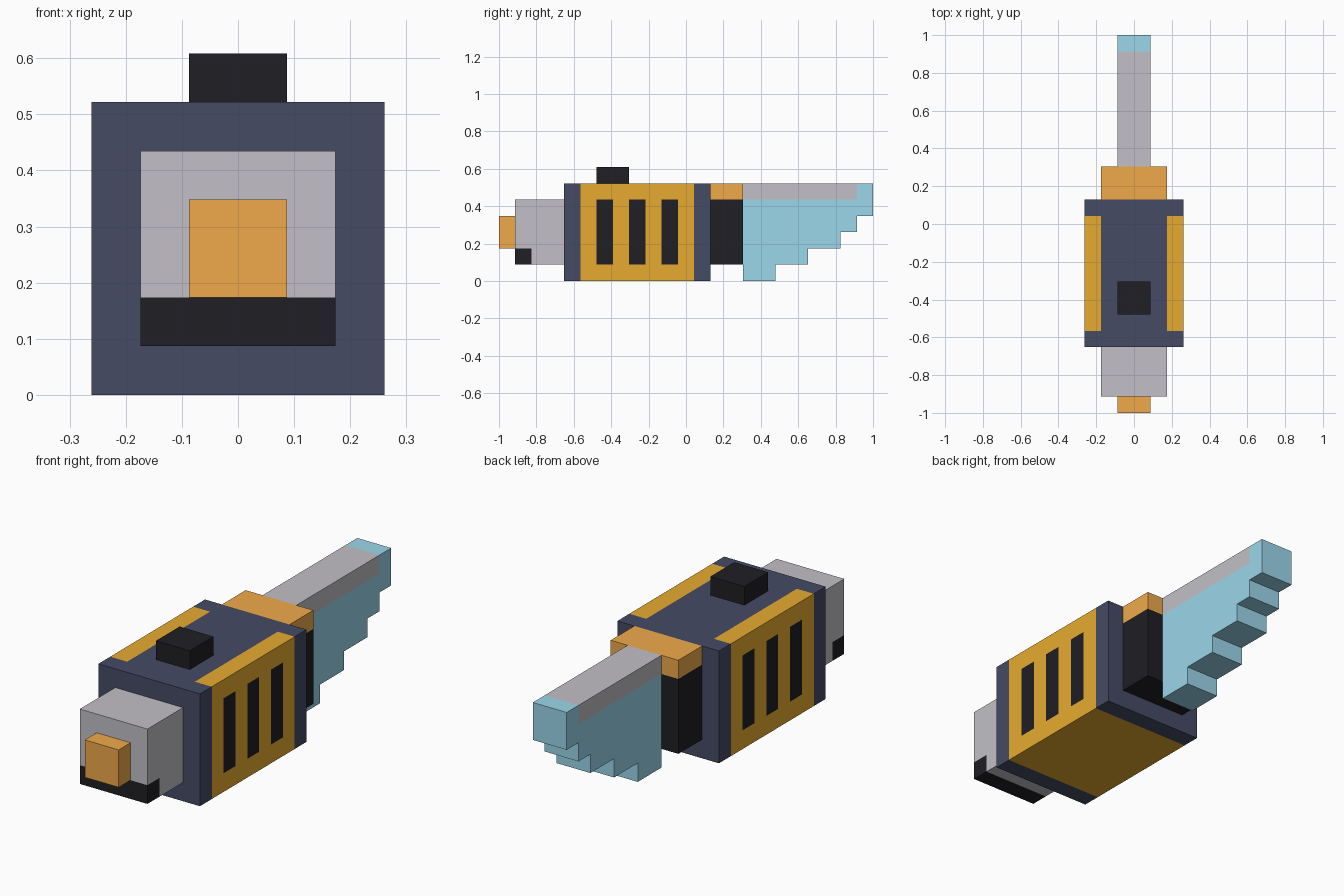
import bpy, bmesh

if "Cube" in bpy.data.objects:
    bpy.data.objects.remove(bpy.data.objects["Cube"])

U = 2 / 23  # one block; the model is 23 blocks long


def material(name, rgb):
    m = bpy.data.materials.new(name)
    m.diffuse_color = (*rgb, 1)
    m.use_nodes = True
    m.node_tree.nodes["Principled BSDF"].inputs["Base Color"].default_value = m.diffuse_color
    return m


NAVY = material("navy", (0.06, 0.07, 0.13))
YELLOW = material("yellow", (0.80, 0.41, 0.03))
ORANGE = material("orange", (0.87, 0.40, 0.07))
SILVER = material("silver", (0.54, 0.53, 0.57))
BLACK = material("black", (0.014, 0.014, 0.018))
BLUE = material("pale_blue", (0.33, 0.68, 0.83))


def add_box(bm, x, y, z):
    """Add a box from (min, max) block ranges; y counts from the front tip."""
    verts = bmesh.ops.create_cube(bm, size=1)["verts"]
    for v in verts:
        v.co = [r[0] + (c + 0.5) * (r[1] - r[0]) for c, r in zip(v.co, (x, y, z))]


def finish(bm, name, mat):
    for v in bm.verts:
        v.co = (v.co.x * U, v.co.y * U - 1, v.co.z * U)
    bmesh.ops.recalc_face_normals(bm, faces=bm.faces)
    me = bpy.data.meshes.new(name)
    bm.to_mesh(me)
    bm.free()
    me.materials.append(mat)
    ob = bpy.data.objects.new(name, me)
    bpy.context.collection.objects.link(ob)
    return ob


def box(name, mat, half_width, y, z):
    bm = bmesh.new()
    add_box(bm, (-half_width, half_width), y, z)
    return finish(bm, name, mat)


# Front handle
box("front_knob", ORANGE, 1, (0, 1), (2, 4))
box("front_trim", BLACK, 2, (1, 2), (1, 2))
bm = bmesh.new()
add_box(bm, (-2, 2), (1, 2), (2, 5))
add_box(bm, (-2, 2), (2, 4), (1, 5))
finish(bm, "front_housing", SILVER)

# Body end frames, core and top button
box("front_frame", NAVY, 3, (4, 5), (0, 6))
box("back_frame", NAVY, 3, (12, 13), (0, 6))
box("body_core", NAVY, 2, (5, 12), (1, 6))
box("top_button", BLACK, 1, (6, 8), (6, 7))

# Yellow floor, and slatted side panels with flush dark vents
box("body_floor", YELLOW, 3, (5, 12), (0, 1))
for side, x in (("left", (-3, -2)), ("right", (2, 3))):
    panel, vents = bmesh.new(), bmesh.new()
    add_box(panel, x, (5, 12), (5, 6))
    for y in (5, 7, 9, 11):
        add_box(panel, x, (y, y + 1), (1, 5))
    for y in (6, 8, 10):
        add_box(vents, x, (y, y + 1), (1, 5))
    finish(panel, side + "_panel", YELLOW)
    finish(vents, side + "_vents", BLACK)

# Blade mount
box("blade_mount", BLACK, 2, (13, 15), (1, 5))
box("mount_cap", ORANGE, 2, (13, 15), (5, 6))

# Stepped blade extruded from its side profile, with a spine on top
profile = [(15, 0), (17, 0), (17, 1), (19, 1), (19, 2), (21, 2), (21, 3),
           (22, 3), (22, 4), (23, 4), (23, 6), (22, 6), (22, 5), (15, 5)]
bm = bmesh.new()
face = bm.faces.new([bm.verts.new((-1, y, z)) for y, z in profile])
ext = bmesh.ops.extrude_face_region(bm, geom=[face])["geom"]
bmesh.ops.translate(bm, vec=(2, 0, 0),
                    verts=[g for g in ext if isinstance(g, bmesh.types.BMVert)])
finish(bm, "blade", BLUE)
box("blade_spine", SILVER, 1, (15, 22), (5, 6))
